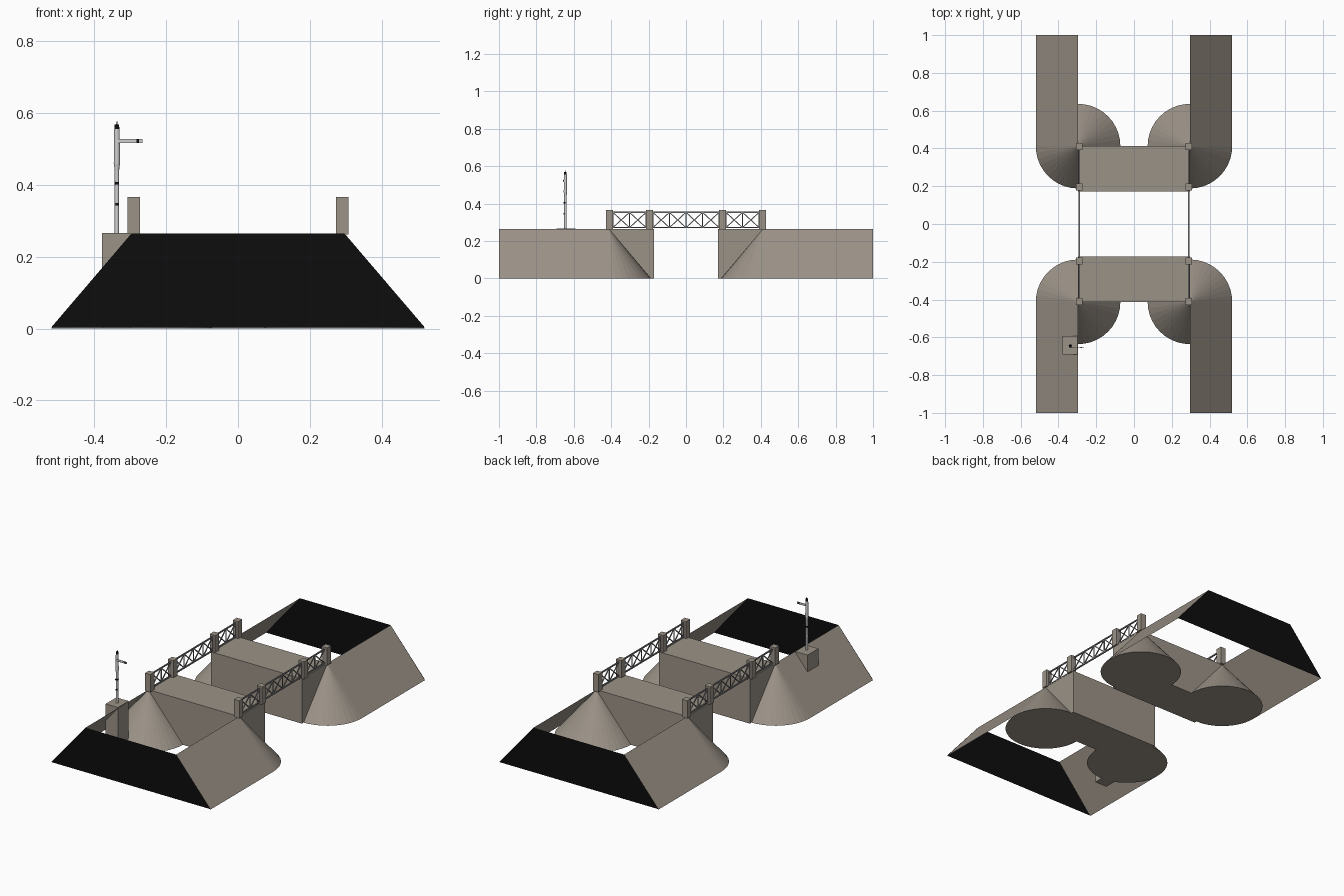
import bpy, bmesh, math
from mathutils import Vector

if "Cube" in bpy.data.objects:
    bpy.data.objects.remove(bpy.data.objects["Cube"])

H, BASE, TOP = 0.265, 0.52, 0.296      # deck height, half widths
Y_IN, Y_OUT = 0.172, 0.412             # abutment depth range
PX, PY = 0.29, (0.195, 0.409)          # pillar positions


def material(name, rgb):
    m = bpy.data.materials.new(name)
    m.diffuse_color = (*rgb, 1)
    m.use_nodes = True
    m.node_tree.nodes["Principled BSDF"].inputs["Base Color"].default_value = m.diffuse_color
    return m


stone = material("warm_stone", (0.33, 0.29, 0.245))
black = material("black", (0.004, 0.004, 0.004))
metal = material("grey_metal", (0.24, 0.24, 0.24))
pale = material("pale_grey", (0.62, 0.62, 0.62))


def make(name, bm, mat):
    me = bpy.data.meshes.new(name)
    bm.to_mesh(me)
    bm.free()
    me.materials.append(mat)
    ob = bpy.data.objects.new(name, me)
    bpy.context.collection.objects.link(ob)
    return ob


def add_box(bm, lo, hi):
    vs = bmesh.ops.create_cube(bm, size=1)["verts"]
    for v in vs:
        v.co = Vector([(a + b) / 2 + c * (b - a) for a, b, c in zip(lo, hi, v.co)])
    return vs


def box(name, lo, hi, mat):
    bm = bmesh.new()
    add_box(bm, lo, hi)
    return make(name, bm, mat)


def sheet(name, pts, mat):
    bm = bmesh.new()
    bm.faces.new([bm.verts.new(p) for p in pts])
    return make(name, bm, mat)


def cone(name, loc, r1, r2, depth, seg, mat):
    bm = bmesh.new()
    bmesh.ops.create_cone(bm, cap_ends=True, segments=seg, radius1=r1, radius2=r2, depth=depth)
    bmesh.ops.translate(bm, verts=bm.verts, vec=Vector(loc) + Vector((0, 0, depth / 2)))
    return make(name, bm, mat)


def bar(bm, x, a, b, t):
    """Flat bar in the yz plane from a to b."""
    d = Vector((0, b[0] - a[0], b[1] - a[1]))
    vs = add_box(bm, (-t / 2, -d.length / 2, -t / 2), (t / 2, d.length / 2, t / 2))
    ang = math.atan2(d.z, d.y)
    for v in vs:
        y, z = v.co.y, v.co.z
        v.co = Vector((x + v.co.x,
                       (a[0] + b[0]) / 2 + y * math.cos(ang) - z * math.sin(ang),
                       (a[1] + b[1]) / 2 + y * math.sin(ang) + z * math.cos(ang)))


# Embankments, abutments, corner cones and pillars at both ends
for s in (-1, 1):
    end = "front" if s < 0 else "back"
    y0, y1 = sorted((s * Y_IN, s * Y_OUT))
    box(f"abutment_{end}", (-TOP, y0, 0), (TOP, y1, H), stone)
    pts = [(-BASE, s, 0.003), (BASE, s, 0.003), (TOP, s, H), (-TOP, s, H)]
    sheet(f"end_panel_{end}", pts if s < 0 else pts[::-1], black)
    for k in (-1, 1):
        tag = f"{end}_{'left' if k < 0 else 'right'}"
        pts = [(k * BASE, s * Y_OUT, 0), (k * BASE, s, 0), (k * TOP, s, H), (k * TOP, s * Y_OUT, H)]
        sheet(f"slope_{tag}", pts if s * k > 0 else pts[::-1], stone)
        cone(f"corner_cone_{tag}", (k * TOP, s * Y_OUT, 0), BASE - TOP, 0, H, 40, stone)
        for i, py in enumerate(PY):
            box(f"pillar_{tag}_{i}", (k * PX - 0.0175, s * py - 0.0185, H - 0.003),
                (k * PX + 0.0175, s * py + 0.0185, 0.366), stone)

# Lattice railings: end spans have two crossed panels, middle spans four
Z0, Z1 = 0.272, 0.353
for k in (-1, 1):
    bm = bmesh.new()
    for ya, yb, n in ((-PY[1] + .018, -PY[0] - .018, 2), (-PY[0] + .018, PY[0] - .018, 4),
                      (PY[0] + .018, PY[1] - .018, 2)):
        for z in (Z0, Z1):
            bar(bm, k * PX, (ya, z), (yb, z), 0.007)
        step = (yb - ya) / n
        for i in range(n):
            p, q = ya + i * step, ya + (i + 1) * step
            bar(bm, k * PX, (p, Z0), (q, Z1), 0.005)
            bar(bm, k * PX, (p, Z1), (q, Z0), 0.005)
        for i in range(n + 1):
            bar(bm, k * PX, (ya + i * step, Z0), (ya + i * step, Z1), 0.005)
    make(f"railing_{'left' if k < 0 else 'right'}", bm, metal)

# Signal: plinth, stepped mast, arm, lamp fittings and finial
sx, sy = -0.337, -0.645
box("signal_plinth", (-0.379, -0.692, 0), (-0.299, -0.592, H + 0.001), stone)
cone("mast_lower", (sx, sy, H), 0.0062, 0.0062, 0.175, 12, pale)
cone("mast_taper", (sx, sy, 0.44), 0.0062, 0.0088, 0.02, 12, pale)
cone("mast_upper", (sx, sy, 0.46), 0.0088, 0.0075, 0.095, 12, pale)
cone("mast_cap", (sx, sy, 0.555), 0.007, 0.006, 0.013, 12, black)
cone("mast_finial", (sx, sy, 0.568), 0.002, 0.001, 0.008, 8, black)
box("signal_arm", (sx, sy - 0.011, 0.516), (-0.266, sy - 0.008, 0.528), pale)
box("arm_stripe", (-0.283, sy - 0.012, 0.517), (-0.276, sy - 0.007, 0.527), black)
box("mast_bracket_upper", (sx - 0.007, sy - 0.009, 0.401), (sx + 0.006, sy + 0.007, 0.408), black)
box("mast_bracket_lower", (sx - 0.004, sy - 0.009, 0.342), (sx + 0.004, sy + 0.002, 0.349), black)
